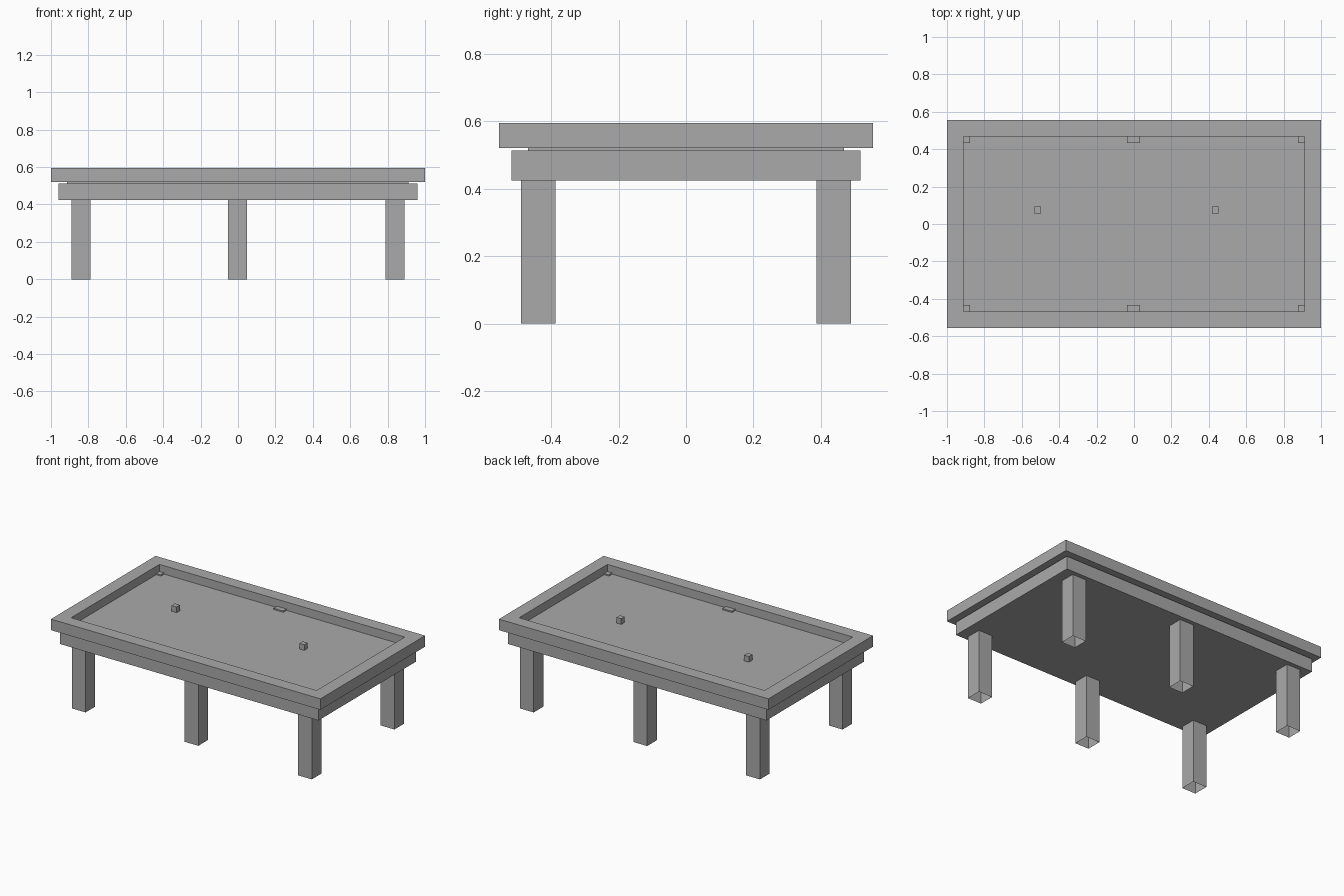
import bpy, bmesh

if "Cube" in bpy.data.objects:
    bpy.data.objects.remove(bpy.data.objects["Cube"])

grey = bpy.data.materials.new("plain_grey")
grey.diffuse_color = (0.4, 0.4, 0.4, 1)
grey.use_nodes = True
grey.node_tree.nodes["Principled BSDF"].inputs["Base Color"].default_value = grey.diffuse_color


def finish(name, bm):
    mesh = bpy.data.meshes.new(name)
    bm.normal_update()
    bm.to_mesh(mesh)
    bm.free()
    mesh.materials.append(grey)
    obj = bpy.data.objects.new(name, mesh)
    bpy.context.collection.objects.link(obj)
    return obj


def box(name, x0, x1, y0, y1, z0, z1, open_bottom=False):
    bm = bmesh.new()
    bmesh.ops.create_cube(bm, size=1)
    for v in bm.verts:
        v.co = (x1 if v.co.x > 0 else x0,
                y1 if v.co.y > 0 else y0,
                z1 if v.co.z > 0 else z0)
    if open_bottom:
        bm.normal_update()
        low = [f for f in bm.faces if f.normal.z < -0.5]
        bmesh.ops.delete(bm, geom=low, context='FACES')
    return finish(name, bm)


# Six square legs, open at the foot
for x in (-0.84, -0.003, 0.839):
    for y in (-0.438, 0.438):
        box("leg", x - 0.051, x + 0.051, y - 0.051, y + 0.051, 0, 0.427, True)

# Table body and playing bed
box("body", -0.96, 0.96, -0.518, 0.518, 0.425, 0.513)
box("bed", -0.913, 0.911, -0.468, 0.468, 0.512, 0.539)

# Raised rim: rectangular tube with mitred corners
bm = bmesh.new()
loops = []
for hx, hy in ((1.0, 0.555), (0.911, 0.468)):
    for z in (0.521, 0.595):
        loops.append([bm.verts.new((sx * hx, sy * hy, z))
                      for sx, sy in ((-1, -1), (1, -1), (1, 1), (-1, 1))])
outer_low, outer_top, inner_low, inner_top = loops
ring = (outer_low, outer_top, inner_top, inner_low)
for k in range(4):
    a, b = ring[k], ring[(k + 1) % 4]
    for i in range(4):
        j = (i + 1) % 4
        bm.faces.new((a[i], a[j], b[j], b[i]))
bmesh.ops.recalc_face_normals(bm, faces=bm.faces)
finish("rim", bm)

# Low pocket plates, half tucked under the rim
for x in (-0.911, -0.003, 0.911):
    for y in (-0.468, 0.468):
        box("pocket", x - 0.035, x + 0.035, y - 0.035, y + 0.035, 0.537, 0.548)

# Two small cubes on the bed
for x in (-0.514, 0.434):
    box("ball", x - 0.018, x + 0.018, 0.057, 0.093, 0.539, 0.577)
